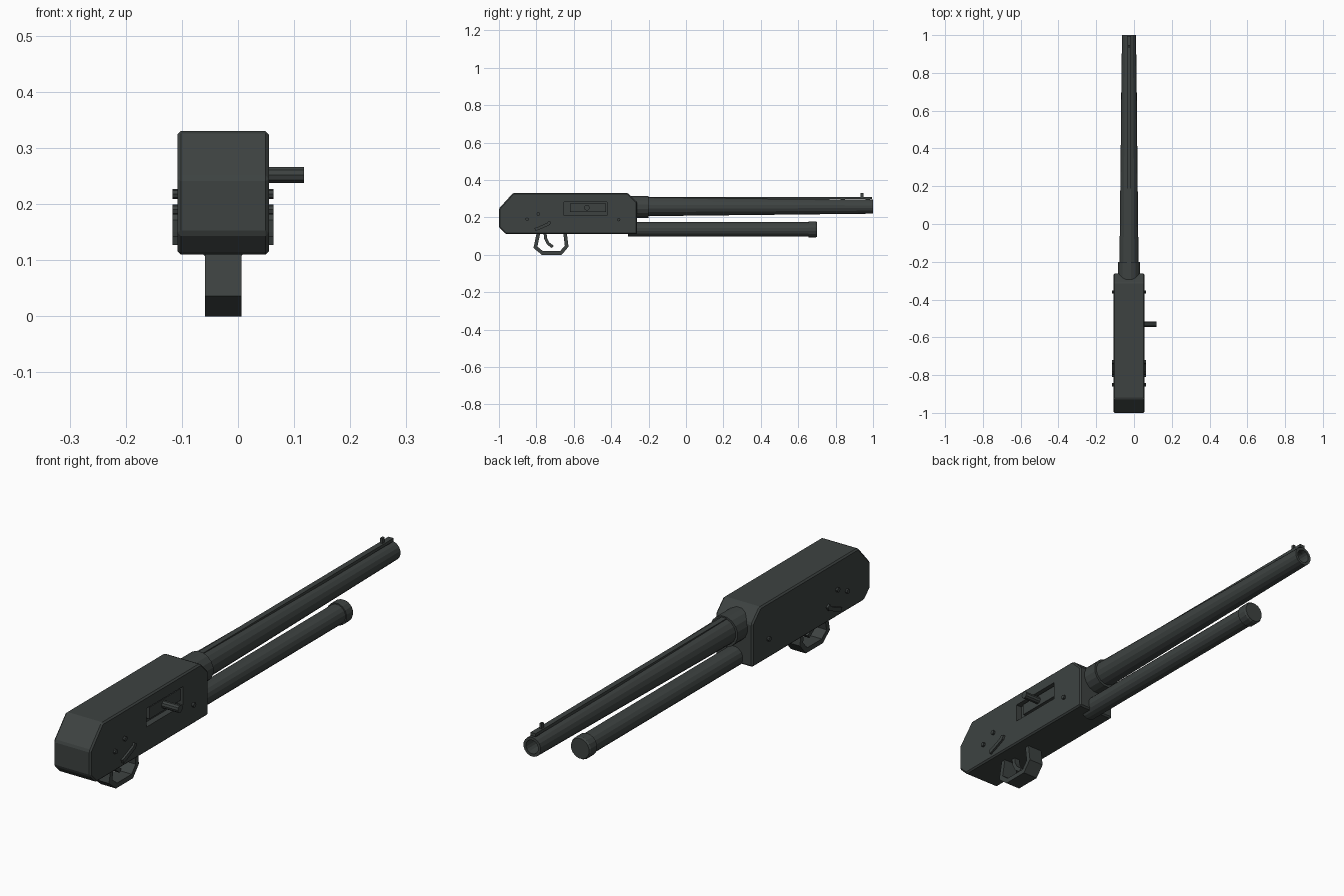
import bpy, bmesh, math
from mathutils import Vector

if "Cube" in bpy.data.objects:
    bpy.data.objects.remove(bpy.data.objects["Cube"])

CX = -0.0265          # centre plane of the body
HALF = 0.0815         # half width of the receiver

gunmetal = bpy.data.materials.new("dark_gunmetal")
gunmetal.diffuse_color = (0.047, 0.055, 0.053, 1)
gunmetal.use_nodes = True
gunmetal.node_tree.nodes["Principled BSDF"].inputs["Base Color"].default_value = gunmetal.diffuse_color


def finish(name, bm):
    bmesh.ops.recalc_face_normals(bm, faces=bm.faces)
    me = bpy.data.meshes.new(name)
    bm.to_mesh(me)
    bm.free()
    me.materials.append(gunmetal)
    ob = bpy.data.objects.new(name, me)
    bpy.context.collection.objects.link(ob)
    return ob


def extrude(name, profile, x0, x1):
    """Extrude a (y, z) outline from x0 to x1."""
    bm = bmesh.new()
    face = bm.faces.new([bm.verts.new((x0, y, z)) for y, z in profile])
    res = bmesh.ops.extrude_face_region(bm, geom=[face])
    verts = [g for g in res["geom"] if isinstance(g, bmesh.types.BMVert)]
    bmesh.ops.translate(bm, verts=verts, vec=(x1 - x0, 0, 0))
    return finish(name, bm)


def box(name, x0, x1, y0, y1, z0, z1):
    return extrude(name, [(y0, z0), (y1, z0), (y1, z1), (y0, z1)], x0, x1)


def lathe(name, profile, z, sides=16):
    """Turn (radius, y) points round the y axis at height z."""
    bm = bmesh.new()
    rings = []
    for r, y in profile:
        rings.append([bm.verts.new((CX + r * math.cos(a), y, z + r * math.sin(a)))
                      for a in [math.tau * (i + 0.5) / sides for i in range(sides)]])
    for a, b in zip(rings, rings[1:]):
        for i in range(sides):
            j = (i + 1) % sides
            bm.faces.new((a[i], a[j], b[j], b[i]))
    bm.faces.new(rings[0])
    bm.faces.new(rings[-1])
    return finish(name, bm)


def peg(name, x0, x1, y, z, r, sides=10):
    """Round bar along x."""
    pts = [(y + r * math.cos(math.tau * i / sides), z + r * math.sin(math.tau * i / sides))
           for i in range(sides)]
    return extrude(name, pts, x0, x1)


def strip(name, path, t, x0, x1):
    """Band of thickness t that follows a (y, z) path."""
    pts = [Vector(p) for p in path]
    left, right = [], []
    for i, p in enumerate(pts):
        d0 = (p - pts[max(i - 1, 0)]).normalized()
        d1 = (pts[min(i + 1, len(pts) - 1)] - p).normalized()
        d = (d0 + d1).normalized()
        n = Vector((-d.y, d.x))
        ref = d1 if d1.length else d0
        w = t / 2 / max(0.5, n.dot(Vector((-ref.y, ref.x))))
        left.append(p + n * w)
        right.append(p - n * w)
    bm = bmesh.new()
    cols = [[bm.verts.new((x, p.x, p.y)) for x, p in ((x0, a), (x1, a), (x1, b), (x0, b))]
            for a, b in zip(left, right)]
    for a, b in zip(cols, cols[1:]):
        for i in range(4):
            j = (i + 1) % 4
            bm.faces.new((a[i], a[j], b[j], b[i]))
    bm.faces.new(cols[0])
    bm.faces.new(cols[-1])
    return finish(name, bm)


# receiver with clipped corners and fine edge bevels
receiver = extrude("receiver", [(-1, 0.147), (-0.962, 0.11), (-0.262, 0.11), (-0.262, 0.282),
                                (-0.31, 0.33), (-0.925, 0.33), (-1, 0.247)],
                   CX - HALF, CX + HALF)
bevel = receiver.modifiers.new("edge_bevel", "BEVEL")
bevel.width = 0.006
bevel.segments = 1

# recessed port on the right side, with the bolt and its handle
side = CX + HALF
cutter = box("port_cutter", side - 0.025, side + 0.05, -0.652, -0.422, 0.21, 0.283)
cutter.hide_render = True
cutter.hide_set(True)
cut = receiver.modifiers.new("port", "BOOLEAN")
cut.operation = "DIFFERENCE"
cut.solver = "EXACT"
cut.object = cutter
box("bolt", side - 0.03, side - 0.008, -0.62, -0.428, 0.228, 0.274)
peg("bolt_handle", side - 0.03, 0.118, -0.53, 0.252, 0.015)

# pins and safety levers on both sides
for s, tag in ((-1, "left"), (1, "right")):
    inner, outer = CX + s * (HALF - 0.01), CX + s * (HALF + 0.0085)
    for i, (y, z) in enumerate(((-0.85, 0.19), (-0.79, 0.218), (-0.36, 0.188))):
        peg(f"pin_{tag}_{i + 1}", inner, outer, y, z, 0.009, 8)
    strip(f"lever_{tag}", [(-0.808, 0.135), (-0.785, 0.143), (-0.735, 0.165), (-0.728, 0.178)],
          0.016, inner, outer)

# barrel sleeve, hollow tapered barrel
lathe("barrel_sleeve", [(0.06, -0.33), (0.06, -0.2)], 0.256)
lathe("barrel", [(0.052, -0.25), (0.038, 1.0), (0.027, 1.0), (0.027, 0.85)], 0.257)

# sighting rib with its posts, and front sight
box("rib", CX - 0.011, CX + 0.011, -0.21, 0.995, 0.298, 0.31)
for i in range(9):
    y = -0.1 + i * 0.134
    box(f"rib_post_{i + 1}", CX - 0.008, CX + 0.008, y - 0.012, y + 0.012, 0.28, 0.3)
box("front_sight", CX - 0.005, CX + 0.005, 0.934, 0.948, 0.305, 0.33)

# tube under the barrel and its end cap
lathe("lower_tube", [(0.039, -0.31), (0.039, 0.67)], 0.136)
lathe("tube_cap", [(0.044, 0.655), (0.044, 0.693), (0.04, 0.7)], 0.136)

# trigger guard and trigger
strip("trigger_guard", [(-0.787, 0.125), (-0.805, 0.04), (-0.768, 0.0095), (-0.669, 0.0095),
                        (-0.638, 0.046), (-0.648, 0.125)], 0.019, CX - 0.0325, CX + 0.0325)
strip("trigger", [(-0.755, 0.125), (-0.75, 0.085), (-0.737, 0.06), (-0.712, 0.042)],
      0.016, CX - 0.012, CX + 0.012)
